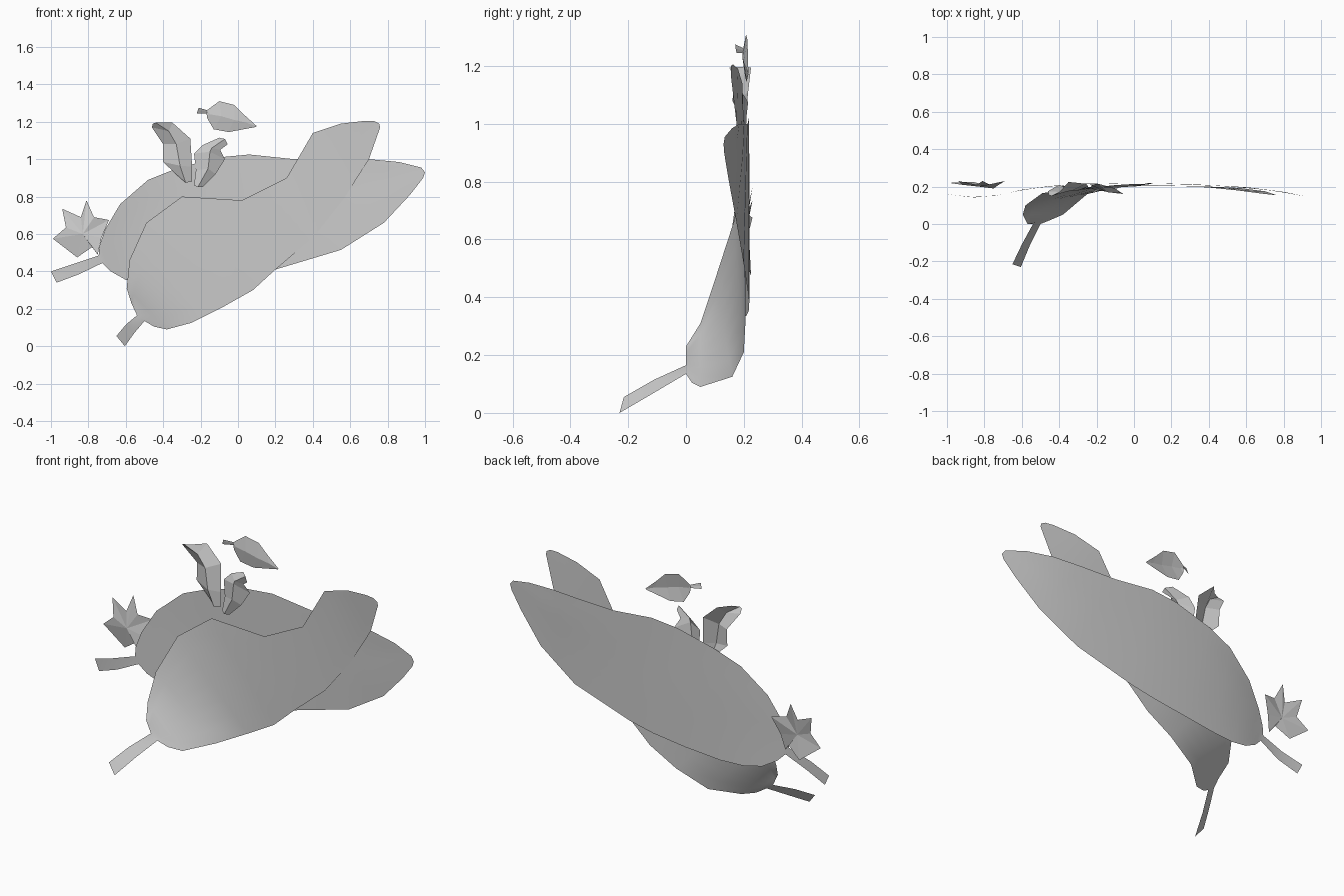
import bpy, bmesh


def finish(name, bm, smooth):
    bmesh.ops.recalc_face_normals(bm, faces=bm.faces)
    me = bpy.data.meshes.new(name)
    bm.to_mesh(me)
    bm.free()
    for p in me.polygons:
        p.use_smooth = smooth
    ob = bpy.data.objects.new(name, me)
    bpy.context.collection.objects.link(ob)
    return ob


def sheet(name, rows, cols=0, smooth=False, bend=None):
    """Loft a thin sheet through rows of points; two-point rows may be subdivided."""
    bm = bmesh.new()
    grid = []
    for row in rows:
        pts = [tuple(p) for p in row]
        if cols:
            a, b = pts
            pts = [tuple(a[k] + (b[k] - a[k]) * i / cols for k in range(3))
                   for i in range(cols + 1)]
        if bend:
            pts = [(x, bend(x), z) for x, y, z in pts]
        grid.append([bm.verts.new(p) for p in pts])
    for r, s in zip(grid, grid[1:]):
        for i in range(len(r) - 1):
            bm.faces.new((r[i], r[i + 1], s[i + 1], s[i]))
    return finish(name, bm, smooth)


def profile(points):
    """Piecewise-linear function y(x)."""
    def f(x):
        for (x0, y0), (x1, y1) in zip(points, points[1:]):
            if x <= x1:
                return y0 + (y1 - y0) * (x - x0) / (x1 - x0)
        return points[-1][1]
    return f


# Large back leaf: rungs as (upper x, upper z, lower x, lower z), stem to tip
back_rungs = [
    (-1.0, .40, -.97, .34), (-.88, .44, -.85, .385), (-.745, .485, -.725, .445),
    (-.74, .54, -.68, .40), (-.71, .625, -.60, .355), (-.63, .76, -.50, .335),
    (-.48, .89, -.36, .335), (-.33, .95, -.15, .355), (-.10, 1.01, .05, .38),
    (.06, 1.025, .20, .41), (.30, 1.0, .55, .515), (.52, 1.0, .78, .66),
    (.70, 1.0, .92, .81), (.86, .985, .99, .90), (.98, .955, 1.0, .93)]
back_y = profile([(-1, .16), (-.9, .145), (-.8, .14), (-.72, .155), (-.6, .183),
                  (-.45, .203), (-.25, .216), (0, .22), (.3, .213), (.6, .197),
                  (.8, .172), (1, .13)])
sheet("large_back_leaf", [((a, 0, b), (c, 0, d)) for a, b, c, d in back_rungs],
      8, True, back_y)

# Large front leaf with its base and stem bent forward
front_rungs = [
    ((-.65, -.215, .055), (-.605, -.23, 0)), ((-.60, -.11, .115), (-.555, -.11, .07)),
    ((-.54, 0, .165), (-.50, 0, .135)), ((-.57, 0, .23), (-.45, .02, .105)),
    ((-.595, .05, .31), (-.38, .05, .09)), ((-.58, .10, .46), (-.25, .16, .125)),
    ((-.49, .165, .66), (-.08, .20, .21)), ((-.30, .195, .80), (.08, .205, .30)),
    ((.02, .205, .78), (.20, .205, .41)), ((.26, .203, .90), (.40, .20, .58)),
    ((.40, .195, 1.14), (.56, .193, .78)), ((.55, .18, 1.19), (.70, .175, 1.0)),
    ((.68, .163, 1.205), (.76, .155, 1.17)), ((.73, .157, 1.203), (.755, .155, 1.19))]
sheet("large_front_leaf", front_rungs, 6, True)

# Small floating leaf, with stem, folded along its midrib
sheet("small_leaf", [
    [(-.21, .17, 1.275), (-.215, .172, 1.26), (-.22, .175, 1.245)],
    [(-.165, .198, 1.262), (-.165, .197, 1.255), (-.168, .198, 1.245)],
    [(-.155, .20, 1.27), (-.15, .195, 1.24), (-.165, .20, 1.22)],
    [(-.10, .208, 1.31), (-.09, .195, 1.23), (-.13, .205, 1.16)],
    [(-.02, .213, 1.29), (-.02, .20, 1.21), (-.05, .21, 1.145)],
    [(.03, .214, 1.24), (.045, .208, 1.195), (.03, .213, 1.16)],
    [(.10, .216, 1.177), (.10, .215, 1.175), (.095, .216, 1.172)]])

# Star-shaped lobed leaf: fan around a raised centre
star = [(-.99, .22, .575), (-.92, .21, .635), (-.94, .23, .735), (-.84, .21, .69),
        (-.81, .23, .78), (-.77, .21, .69), (-.69, .23, .675), (-.73, .205, .58),
        (-.75, .19, .49), (-.78, .205, .53), (-.86, .225, .475)]
bm = bmesh.new()
hub = bm.verts.new((-.83, .20, .60))
rim = [bm.verts.new(p) for p in star]
for a, b in zip(rim, rim[1:] + rim[:1]):
    bm.faces.new((hub, a, b))
finish("lobed_leaf", bm, False)

# Two curled leaves with a forward ridge
sheet("curled_leaf_left", [
    [(-.31, .20, .90), (-.28, .185, .875), (-.245, .20, .88)],
    [(-.40, .205, .985), (-.31, .175, .965), (-.245, .20, .96)],
    [(-.40, .21, 1.08), (-.33, .18, 1.08), (-.255, .215, 1.11)],
    [(-.46, .175, 1.17), (-.37, .17, 1.15), (-.35, .225, 1.195)],
    [(-.455, .155, 1.19), (-.44, .15, 1.195), (-.40, .17, 1.197)]])
sheet("curled_leaf_right", [
    [(-.235, .195, .86), (-.215, .185, .85), (-.19, .195, .85)],
    [(-.225, .205, .94), (-.16, .175, .95), (-.12, .20, .92)],
    [(-.235, .21, 1.03), (-.15, .175, 1.04), (-.07, .205, 1.0)],
    [(-.19, .215, 1.075), (-.14, .17, 1.06), (-.095, .185, 1.05)],
    [(-.10, .19, 1.115), (-.07, .165, 1.108), (-.055, .16, 1.08)]])
